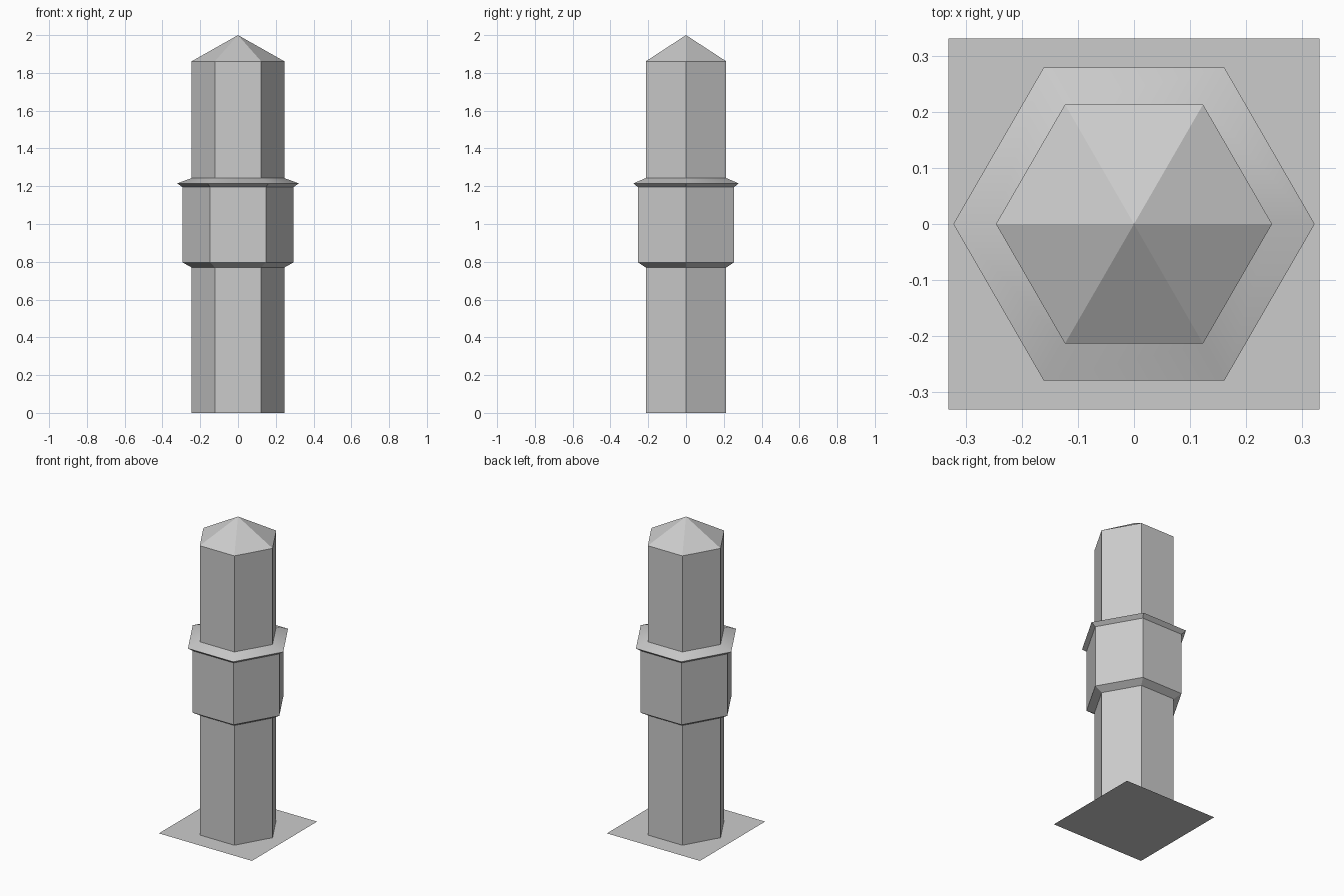
import bpy, bmesh, math

cube = bpy.data.objects.get("Cube")
if cube:
    bpy.data.objects.remove(cube, do_unlink=True)

SIDES = 6

# Single stone colour
stone = bpy.data.materials.new("grey stone")
stone.use_nodes = True
colour = (0.6, 0.6, 0.6, 1)
stone.diffuse_color = colour
stone.node_tree.nodes["Principled BSDF"].inputs["Base Color"].default_value = colour


def finish(name, bm):
    mesh = bpy.data.meshes.new(name)
    bm.to_mesh(mesh)
    bm.free()
    mesh.materials.append(stone)
    obj = bpy.data.objects.new(name, mesh)
    bpy.context.collection.objects.link(obj)
    bpy.ops.object.select_all(action="DESELECT")
    obj.select_set(True)
    bpy.context.view_layer.objects.active = obj
    bpy.ops.object.shade_smooth_by_angle(angle=math.radians(30))
    return obj


def hex_lathe(name, profile):
    """Turn a (radius, height) profile into a six-sided solid, corners on x."""
    bm = bmesh.new()
    rings = []
    for r, z in profile:
        if r == 0:
            rings.append([bm.verts.new((0, 0, z))] * SIDES)
        else:
            angles = [math.tau * i / SIDES for i in range(SIDES)]
            rings.append([bm.verts.new((r * math.cos(a), r * math.sin(a), z))
                          for a in angles])
    for low, high in zip(rings, rings[1:]):
        for i in range(SIDES):
            j = (i + 1) % SIDES
            corners = dict.fromkeys((low[i], low[j], high[j], high[i]))
            bm.faces.new(list(corners))
    return finish(name, bm)


# Ground plate: a single flat square
bm = bmesh.new()
bmesh.ops.create_grid(bm, x_segments=1, y_segments=1, size=0.331)
finish("ground_plate", bm)

# Pillar: lower shaft, thick collar with flared lip, upper shaft, pointed cap
R = 0.246
hex_lathe("pillar", [
    (R, 0), (R, 0.77),
    (0.294, 0.797), (0.294, 1.195),
    (0.322, 1.215), (R, 1.243),
    (R, 1.861), (0, 2),
])
